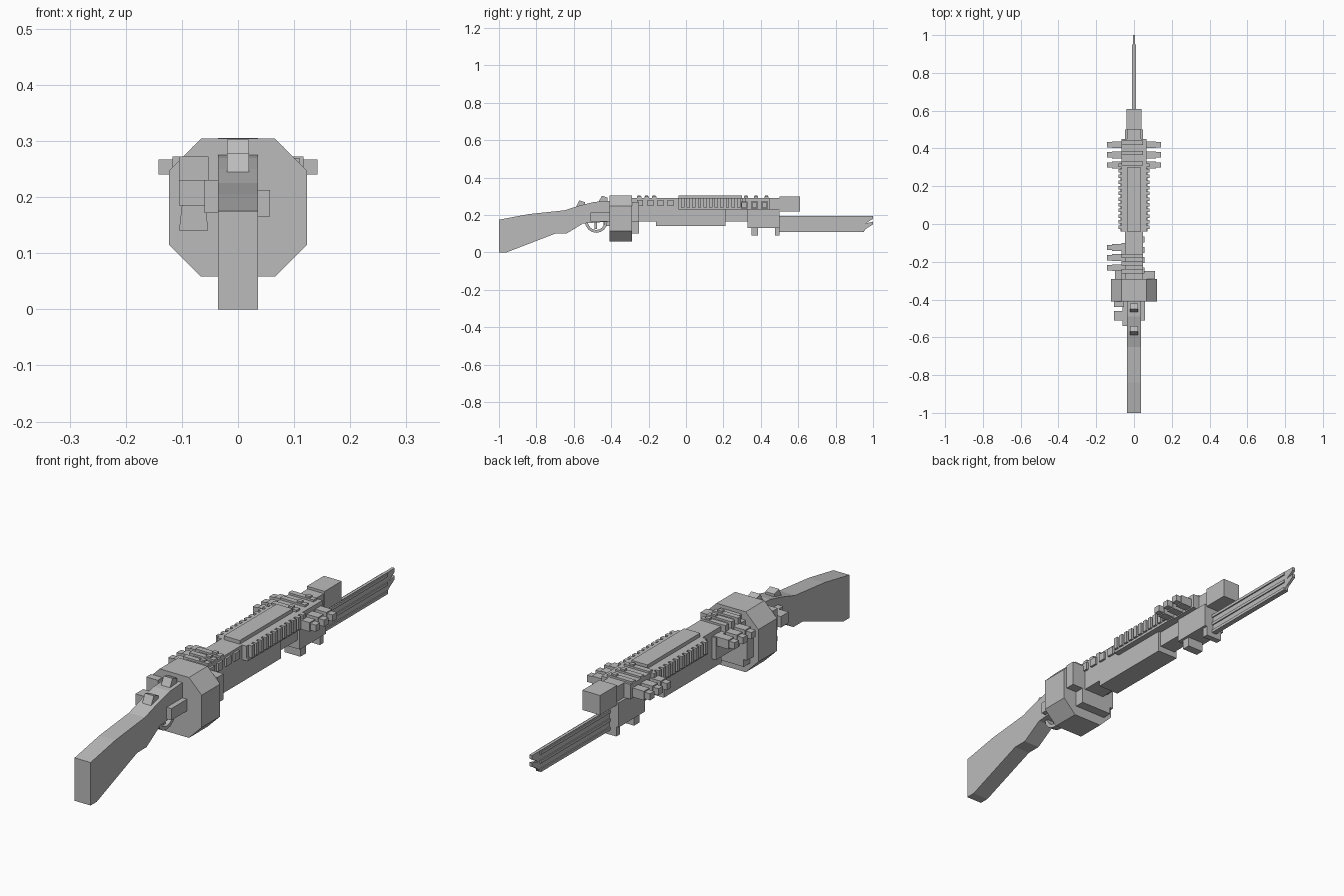
import bpy, bmesh, math

cube = bpy.data.objects.get("Cube")
if cube:
    bpy.data.objects.remove(cube, do_unlink=True)

grey = bpy.data.materials.new("plain grey")
grey.use_nodes = True
colour = (.5, .5, .5, 1)
grey.diffuse_color = colour
grey.node_tree.nodes["Principled BSDF"].inputs["Base Color"].default_value = colour


def prism(name, profile, low, high, along="x"):
    """Extrude a (y, z) profile along x, or an (x, z) profile along y."""
    bm = bmesh.new()
    verts = [bm.verts.new((low, a, b) if along == "x" else (a, low, b)) for a, b in profile]
    swept = bmesh.ops.extrude_face_region(bm, geom=[bm.faces.new(verts)])
    moved = [item for item in swept["geom"] if isinstance(item, bmesh.types.BMVert)]
    for vert in moved:
        setattr(vert.co, along, high)
    bmesh.ops.recalc_face_normals(bm, faces=bm.faces)
    mesh = bpy.data.meshes.new(name)
    bm.to_mesh(mesh)
    bm.free()
    mesh.materials.append(grey)
    part = bpy.data.objects.new(name, mesh)
    bpy.context.collection.objects.link(part)


def slab(name, left, right, back, front, bottom, top):
    corners = [(back, bottom), (front, bottom), (front, top), (back, top)]
    prism(name, corners, left, right)


def centred(name, half_width, back, front, bottom, top):
    slab(name, -half_width, half_width, back, front, bottom, top)


def sideways(name, side, inner, outer, middle, half_length, bottom, top):
    left, right = sorted((side * inner, side * outer))
    slab(name, left, right, middle - half_length, middle + half_length, bottom, top)


# Shared stations along the length, heights and half widths
butt, tip = -1, 1
drum_back, drum_front = -.41, -.29
guard_back, guard_front = -.04, .33
clamp_front, muzzle_end = .5, .61
belly, shelf, deck, crest = .165, .23, .29, .305
slim, narrow, wide = .036, .047, .066

# Shoulder stock with its slim wrist
underside = [(butt, 0), (-.96, 0), (-.7, .1), (-.64, .1), (-.55, .155), (drum_back, belly)]
comb = [(drum_back, .275), (-.49, .27), (-.57, .25), (-.65, .225), (-.84, .205), (butt, .175)]
prism("stock", underside + comb, -slim, slim)

# Wedge sights on the wrist
for name, back, foot in (("rear_sight", -.59, .24), ("rear_catch", -.47, .265)):
    front, peak = back + .05, foot + .038
    middle = back + .02
    prism(name, [(back, foot), (middle, peak), (front, peak - .01), (front, foot)], -.02, .02)

# Trigger and its curved guard
guard_middle = -.48
arcs = []
for radius in (.06, .045):
    angles = [math.pi * step / 8 for step in range(9)]
    arcs.append([(guard_middle + radius * math.cos(angle), belly - radius * math.sin(angle))
                 for angle in angles])
outer, inner = arcs
prism("trigger_guard", outer + inner[::-1], -.015, .015)
centred("trigger", .007, guard_middle - .01, guard_middle + .005, .125, belly + .01)

# Eight-sided drum
reach, flat, drum_height = .123, wide, .181
quarter = [(reach, -flat), (reach, flat)]
octagon = []
for turn in range(4):
    octagon += quarter
    quarter = [(-z, x) for x, z in quarter]
prism("drum", [(x, z + drum_height) for x, z in octagon], drum_back, drum_front, along="y")

# Lever blocks behind the drum
lever_back = drum_back - .03
lever_left, lever_right, lever_foot = -.105, -.053, .185
slab("lever_housing", lever_left, lever_right, lever_back, drum_back, lever_foot, .272)
flare = [(lever_left, .14), (lever_right, .14), (lever_right - .005, lever_foot),
         (lever_left + .005, lever_foot)]
prism("lever_foot", flare, lever_back, drum_back, along="y")
slab("lever_end", lever_left, lever_right, -.51, -.46, lever_foot, shelf)
slab("lever_arm", -.06, -slim, -.54, drum_back, .172, shelf)
slab("side_catch", slim, .057, -.51, drum_back, belly, .213)

# Receiver and the blocks ahead of the drum
centred("receiver", narrow, drum_front, guard_back, belly, deck)
bracket_front = drum_front + .04
slab("receiver_side", -wide, -narrow, drum_front, -.1, .18, .27)
slab("drum_bracket", narrow, .11, drum_front, bracket_front, belly, .27)
slab("drum_lug_low", -.085, .06, drum_front, bracket_front, .1, belly)
slab("drum_lug_side", -.1, -narrow, drum_front, bracket_front, .13, shelf)
for count in range(4):
    sideways("receiver_stud", 1, narrow, .056, -.245 + count * .054, .016, .247, .28)

# Handguard with raised spine, side rails and teeth
centred("fore_end", narrow, -.16, .21, .14, shelf)
centred("barrel_body", slim, .2, clamp_front, belly, .27)
centred("handguard", wide, guard_back, guard_front, shelf, deck)
centred("top_spine", slim, guard_back, .3, deck, crest)
guard_middle = (guard_back + guard_front) / 2
for side in (-1, 1):
    rail_half = guard_front - guard_middle
    sideways("rail_lip", side, wide, wide + .006, guard_middle, rail_half, shelf, shelf + .012)
    for count in range(12):
        tooth_middle = guard_back + .022 + count * .03
        sideways("rail_tooth", side, wide, .081, tooth_middle, .009, shelf + .01, deck)


# Side pegs with a wide head and a narrower tip
def peg(side, middle):
    sideways("peg_head", side, slim, .117, middle, .018, .235, .272)
    sideways("peg_tip", side, .117, .142, middle, .014, .24, .267)


for count in range(3):
    front_row, rear_row = .312 + count * .054, -.232 + count * .054
    peg(-1, front_row)
    peg(1, front_row)
    peg(-1, rear_row)

# Cross bars over the top, each with a small stud
for first, spacing in ((-.25, .04), (.32, .055)):
    for count in range(3):
        middle = first + count * spacing
        slab("cross_bar", -wide, narrow, middle - .011, middle + .011, .265, deck + .008)
        slab("cross_stud", .008, .028, middle - .008, middle + .008, deck, crest)

# Front clamp and muzzle
clamp_base, leg_foot = .13, .09
centred("clamp_body", wide, guard_front, .45, shelf, deck)
centred("clamp_base", narrow, guard_front, clamp_front, clamp_base, shelf)
centred("clamp_leg_rear", slim, .35, .385, leg_foot, clamp_base)
centred("clamp_leg_front", slim, clamp_front - .025, clamp_front, leg_foot, deck)
centred("muzzle_neck", slim, .44, clamp_front, shelf, deck)
centred("muzzle_block", .04, clamp_front, muzzle_end, .22, .3)

# Thin blade with barbed tips, edged by slim rails
blade_foot, blade_neck = .11, .95
barbs = []
for height in (.18, .15):
    barbs += [(tip, height + .015), (tip, height), (blade_neck + .01, height - .025)]
blade_root = [(clamp_front, .195), (clamp_front, blade_foot), (blade_neck, blade_foot)]
prism("blade", blade_root + barbs[::-1], -.006, .006)
for count in range(3):
    foot = blade_foot + count * .035
    centred("blade_rail", .011, clamp_front, blade_neck, foot, foot + .012)
